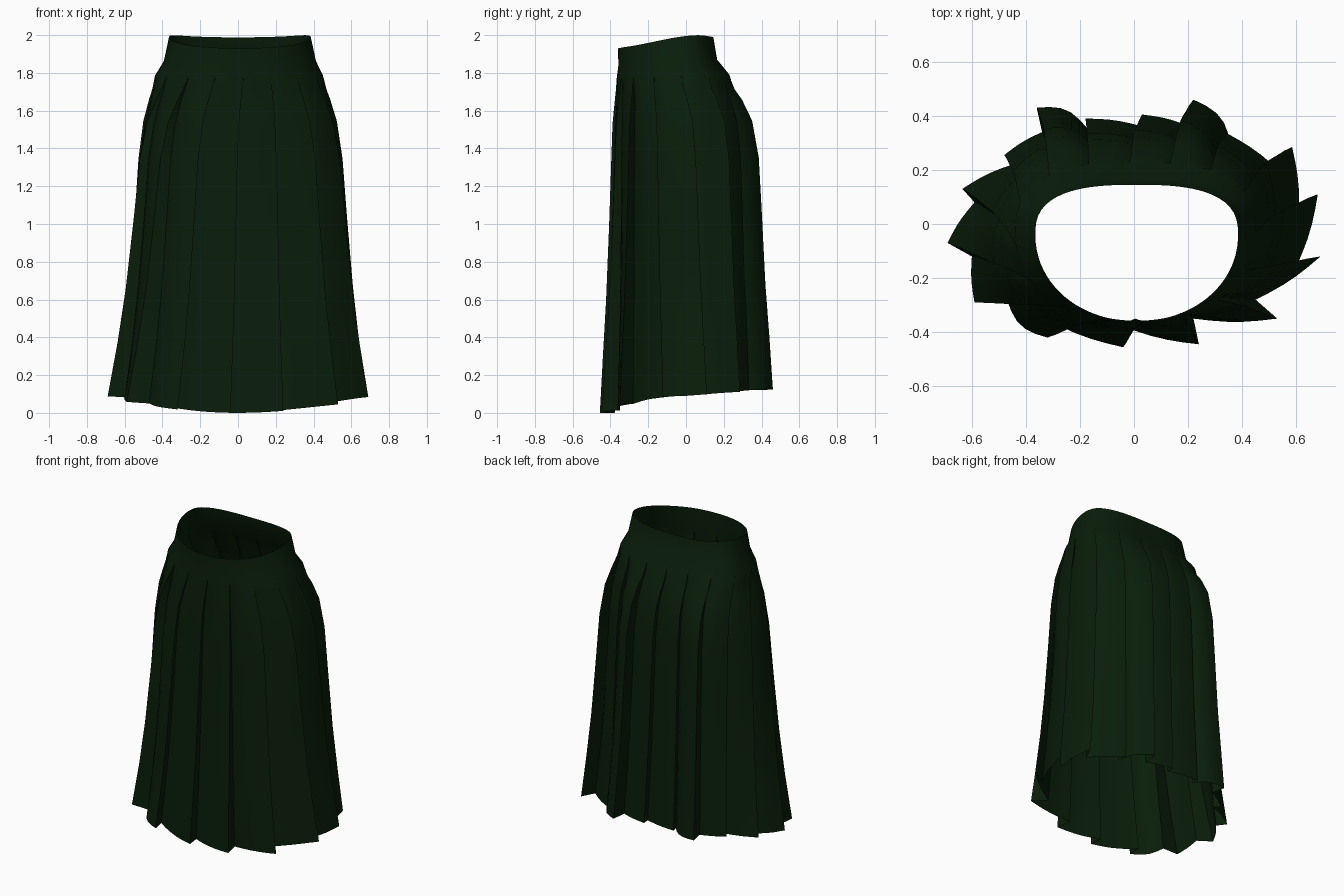
import bpy, bmesh, math
from mathutils import Vector

if "Cube" in bpy.data.objects:
    bpy.data.objects.remove(bpy.data.objects["Cube"])

green = bpy.data.materials.new("dark green cloth")
green.diffuse_color = (0.0028, 0.0125, 0.003, 1)
green.use_nodes = True
green.node_tree.nodes["Principled BSDF"].inputs["Base Color"].default_value = green.diffuse_color

# Hem corners of the 16 knife pleats, counter-clockwise from the front:
# (fold tip x, y, hidden valley x, y)
HEM = [(-.32, -.42, -.33, -.35), (-.04, -.456, -.05, -.375),
       (.24, -.445, .22, -.35), (.53, -.35, .45, -.28),
       (.69, -.12, .60, -.16), (.68, .11, .61, .02),
       (.585, .285, .545, .19), (.345, .335, .36, .28),
       (.22, .46, .21, .36), (.03, .405, .035, .36),
       (-.18, .39, -.17, .35), (-.36, .43, -.34, .34),
       (-.48, .255, -.45, .22), (-.635, .13, -.59, .08),
       (-.69, -.07, -.60, -.12), (-.59, -.29, -.47, -.28)]
BILLOWED = (0, 8, 11)
# Flare from hip to hem: height, share of spread sideways, front, back
FLARE = [(1.71, .08, .05, .13), (1.65, .17, .12, .30), (1.53, .32, .25, .53),
         (1.32, .45, .33, .68), (1.0, .55, .45, .75), (.6, .69, .63, .83),
         (.3, .83, .82, .92), (0, 1, 1, 1)]
N, STEPS = len(HEM), 5
HIP = 1.77


def smooth(t):
    t = min(1, max(0, t))
    return t * t * (3 - 2 * t)


def ring(cx, hx, cy, yf, yb):
    """Rounded waist outline; returns a lookup by share of its length from the front."""
    pts = []
    for i in range(721):
        a = math.tau * i / 720
        s, c = math.sin(a), -math.cos(a)
        e = 2 / 2.7 if c > 0 else 2 / 2.05
        x = cx + hx * math.copysign(abs(s) ** e, s)
        y = cy + (yb - cy if c > 0 else cy - yf) * math.copysign(abs(c) ** e, c)
        pts.append(Vector((x, y)))
    length = [0]
    for p, q in zip(pts, pts[1:]):
        length.append(length[-1] + (q - p).length)

    def at(u):
        d = (u % 1) * length[-1]
        j = next(i for i in range(1, 721) if length[i] >= d)
        t = (d - length[j - 1]) / max(1e-9, length[j] - length[j - 1])
        return pts[j - 1].lerp(pts[j], t)
    return at


def top_z(x, y):
    z = 1.93 + .07 * smooth((y + .42) / .5)
    z = min(z, 1.93 + .2 * (y + .36))
    return min(2, z) - .012 * (1 - min(1, (x / .37) ** 2)) * smooth((y - .03) / .1)


def hem_z(h):
    y = .456 * math.sin(math.atan2(h.y / .45, h.x / .68))
    return .09 + .08 * y if y > 0 else .09 - .432 * y * y


# Outline shares and hem points: each pleat panel runs valley -> tip
shares, hem = [], []
for k in range(N):
    tip = Vector(HEM[k][:2])
    start = Vector(HEM[k - 1][2:])
    d = tip - start
    for i in range(STEPS + 1):
        u = i / STEPS
        shares.append((k - 2 + .02 + .98 * u) / N + .009)
        bulge = Vector((d.y, -d.x)) * (.17 if k in BILLOWED else .04)
        hem.append(start + d * u + bulge * math.sin(math.pi * u))

waist = ring(.01, .375, -.04, -.36, .145)
band = ring(.01, .403, -.04, -.358, .165)
hip = ring(.005, .445, -.04, -.367, .23)

# Stacked rows: waistband, hip, then flaring pleats
rows = []
rows.append([(p.x, p.y, top_z(p.x, p.y)) for p in map(waist, shares)])
rows.append([(p.x, p.y, 1.84 + .03 * smooth((p.y + .36) / .5)) for p in map(band, shares)])
hips = [hip(s) for s in shares]
rows.append([(p.x, p.y, HIP + .02 * smooth((p.y + .36) / .5)) for p in hips])
for z, fx, ff, fb in FLARE:
    row = []
    for i, (p, h) in enumerate(zip(hips, hem)):
        fy = ff + (fb - ff) * smooth((h.y + .4) / .8)
        low = hem_z(h)
        x, y = p.x + (h.x - p.x) * fx, p.y + (h.y - p.y) * fy
        if i % (STEPS + 1) == 0:
            # tuck the valley inward and back under the previous tip
            tuck = .022 * smooth((HIP - z) / .12) * (1 - fx)
            along = (hips[i + 1] - p).normalized()
            x += (-along.y - .6 * along.x) * tuck
            y += (along.x - .6 * along.y) * tuck
        row.append((x, y, low + (HIP - low) * z / HIP))
    rows.append(row)

# Skirt cloth
bm = bmesh.new()
grid = [[bm.verts.new(c) for c in row] for row in rows]
M = len(shares)
for up, dn in zip(grid, grid[1:]):
    for i in range(M):
        j = (i + 1) % M
        bm.faces.new((dn[i], dn[j], up[j], up[i]))
mesh = bpy.data.meshes.new("pleated_skirt")
bm.to_mesh(mesh)
bm.free()
mesh.materials.append(green)
skirt = bpy.data.objects.new("pleated_skirt", mesh)
bpy.context.collection.objects.link(skirt)
bpy.context.view_layer.objects.active = skirt
skirt.select_set(True)
bpy.ops.object.shade_smooth_by_angle(angle=math.radians(40))
